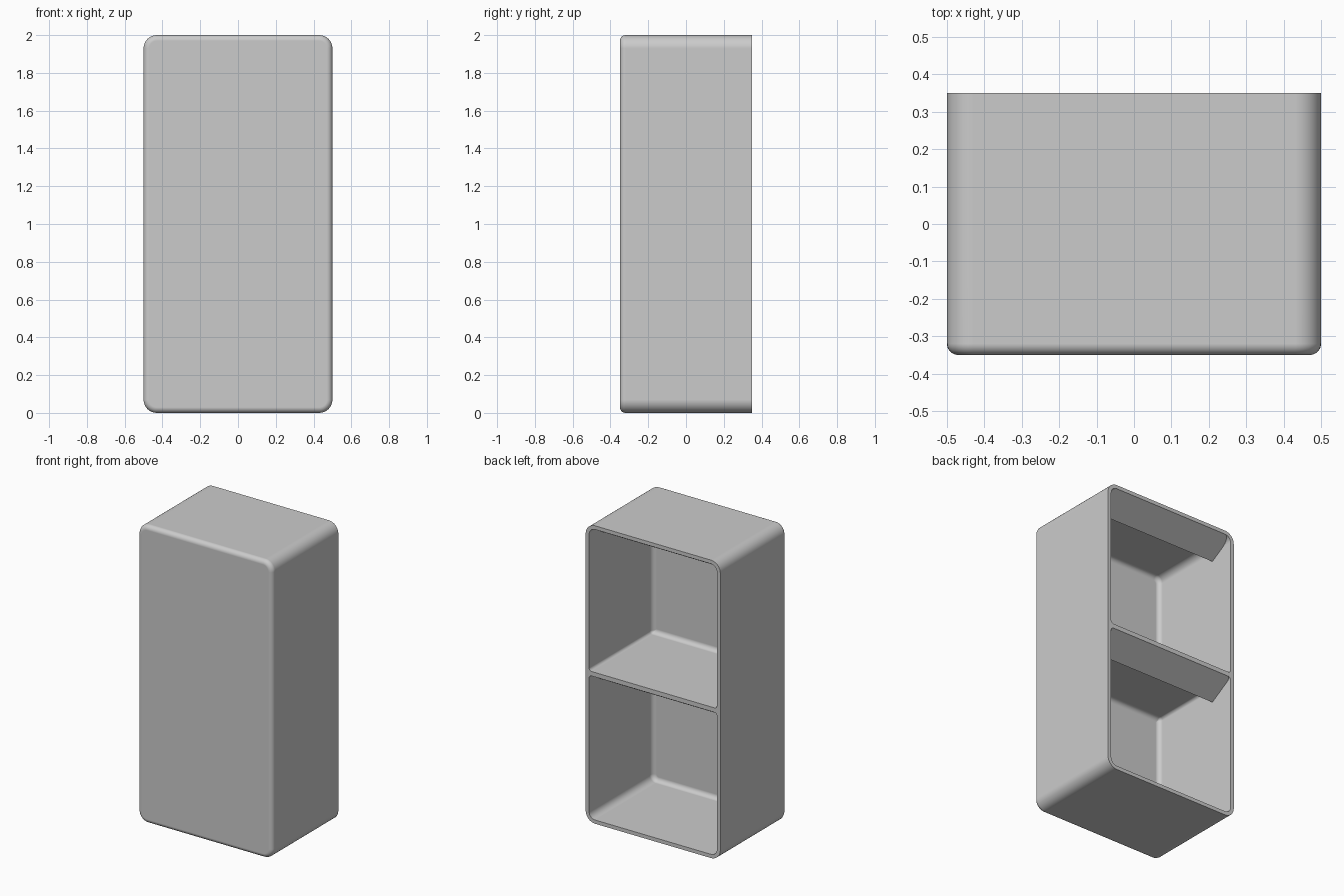
import bpy, bmesh, math
from mathutils import Vector

cube = bpy.data.objects.get("Cube")
if cube:
    bpy.data.objects.remove(cube, do_unlink=True)

WIDTH, DEPTH, HEIGHT = 1.0, 0.7, 2.0
WALL, SHELF = 0.025, 0.03
FRONT, BACK = -DEPTH / 2, DEPTH / 2
ROUND, FILLET = 0.07, 0.03
STEPS = 8

grey = bpy.data.materials.new("plain_grey")
grey.use_nodes = True
color = (0.6, 0.6, 0.6, 1)
grey.diffuse_color = color
grey.node_tree.nodes["Principled BSDF"].inputs["Base Color"].default_value = color


def make_object(name, bm):
    mesh = bpy.data.meshes.new(name)
    bm.to_mesh(mesh)
    bm.free()
    mesh.materials.append(grey)
    obj = bpy.data.objects.new(name, mesh)
    bpy.context.collection.objects.link(obj)
    return obj


def ring(bm, half, z0, z1, r_low, r_high, y, inset):
    """Rounded rectangle of vertices facing along y."""
    half, z0, z1 = half - inset, z0 + inset, z1 - inset
    verts = []
    for k, (sx, sz) in enumerate([(1, 1), (-1, 1), (-1, -1), (1, -1)]):
        r = max((r_high if sz > 0 else r_low) - inset, 0.002)
        cx, cz = sx * (half - r), (z1 - r if sz > 0 else z0 + r)
        for i in range(STEPS + 1):
            a = math.pi / 2 * (k + i / STEPS)
            verts.append(bm.verts.new((cx + r * math.cos(a), y, cz + r * math.sin(a))))
    return verts


def tub(bm, half, z0, z1, r_low, r_high, y_front):
    """Open-backed tub with a filleted front; returns its rim edges."""
    rings = [ring(bm, half, z0, z1, r_low, r_high, BACK, 0)]
    for i in range(STEPS + 1):
        a = math.pi / 2 * i / STEPS
        rings.append(ring(bm, half, z0, z1, r_low, r_high,
                          y_front + FILLET * (1 - math.sin(a)), FILLET * (1 - math.cos(a))))
    n = len(rings[0])
    for a, b in zip(rings, rings[1:]):
        for i in range(n):
            j = (i + 1) % n
            bm.faces.new((a[i], a[j], b[j], b[i]))
    bm.faces.new(rings[-1])
    rim = rings[0]
    return [bm.edges.get((rim[i], rim[(i + 1) % n])) for i in range(n)]


# Cabinet: outer shell, two compartments and the rim that joins them
mid = HEIGHT / 2
inner_half = WIDTH / 2 - WALL
inner_round = ROUND - WALL
bm = bmesh.new()
rims = tub(bm, WIDTH / 2, 0, HEIGHT, ROUND, ROUND, FRONT)
rims += tub(bm, inner_half, WALL, mid - SHELF / 2, inner_round, 0.02, FRONT + WALL)
rims += tub(bm, inner_half, mid + SHELF / 2, HEIGHT - WALL, 0.02, inner_round, FRONT + WALL)
bmesh.ops.triangle_fill(bm, edges=rims, use_beauty=True, normal=Vector((0, 1, 0)))
bmesh.ops.recalc_face_normals(bm, faces=bm.faces)
cabinet = make_object("cabinet", bm)
bpy.ops.object.select_all(action='DESELECT')
cabinet.select_set(True)
bpy.context.view_layer.objects.active = cabinet
bpy.ops.object.shade_smooth_by_angle(angle=math.radians(35))
weighted = cabinet.modifiers.new("clean_shading", 'WEIGHTED_NORMAL')
weighted.keep_sharp = True

# Slanted flaps under the roof and under the shelf
slope, length, thick = math.radians(30), 0.2, 0.004
for name, top in (("upper_flap", HEIGHT - WALL), ("lower_flap", mid - SHELF / 2)):
    bm = bmesh.new()
    y0, y1 = BACK - 0.002, BACK - length * math.cos(slope)
    drop = length * math.sin(slope)
    profile = [(y0, top), (y1, top - drop), (y1, top - drop + thick), (y0, top + thick)]
    face = bm.faces.new([bm.verts.new((-inner_half, y, z)) for y, z in profile])
    side = bmesh.ops.extrude_face_region(bm, geom=[face])["geom"]
    bmesh.ops.translate(bm, vec=(2 * inner_half, 0, 0),
                        verts=[v for v in side if isinstance(v, bmesh.types.BMVert)])
    bmesh.ops.recalc_face_normals(bm, faces=bm.faces)
    make_object(name, bm)
